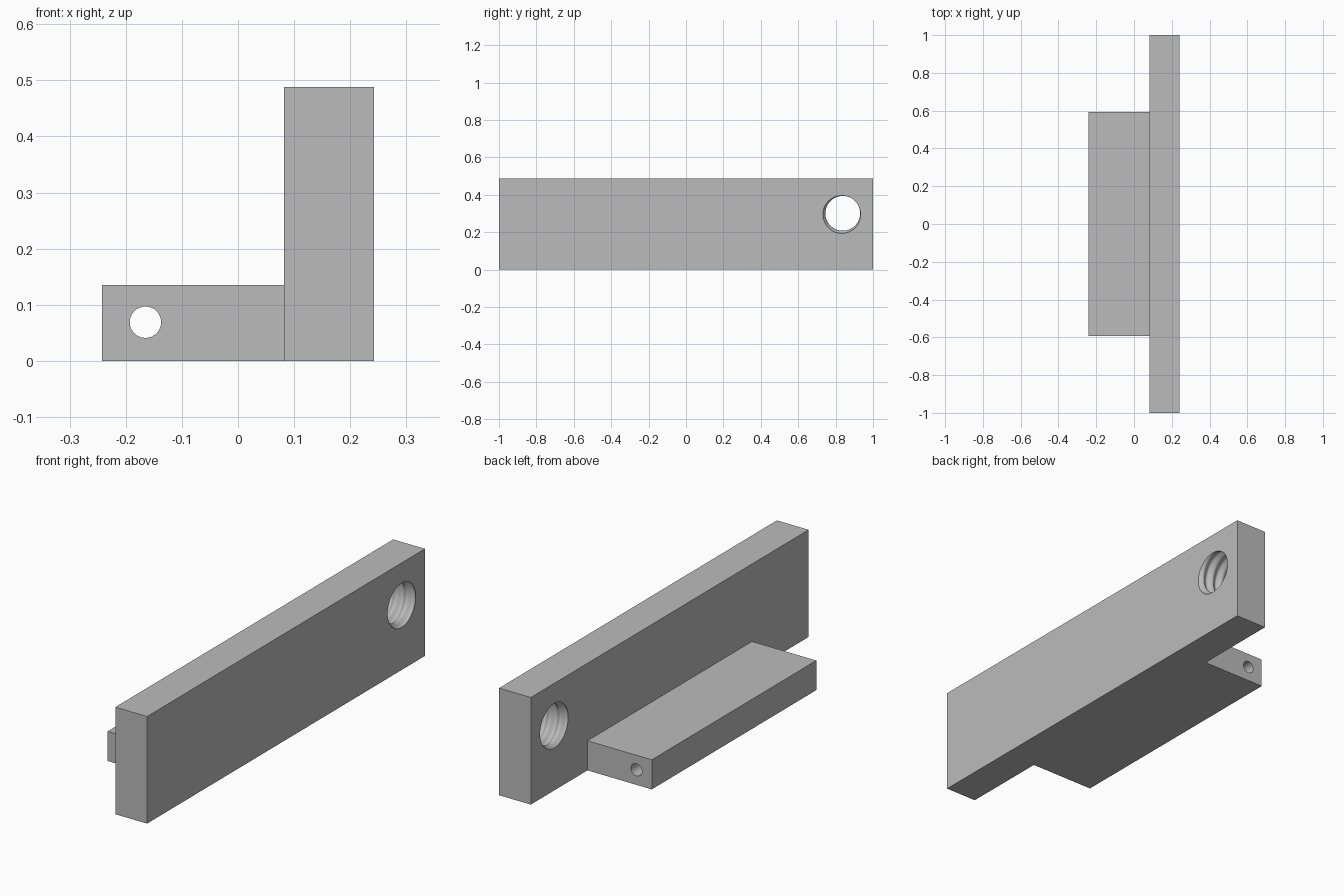
import bpy, bmesh, math
from mathutils import Vector

cube = bpy.data.objects.get("Cube")
if cube:
    bpy.data.objects.remove(cube, do_unlink=True)

# Single grey material
grey = bpy.data.materials.new("plain grey")
grey.use_nodes = True
colour = (0.5, 0.5, 0.5, 1)
grey.diffuse_color = colour
grey.node_tree.nodes["Principled BSDF"].inputs["Base Color"].default_value = colour


def make_object(name, bm):
    bmesh.ops.recalc_face_normals(bm, faces=bm.faces)
    mesh = bpy.data.meshes.new(name)
    bm.to_mesh(mesh)
    bm.free()
    mesh.materials.append(grey)
    obj = bpy.data.objects.new(name, mesh)
    bpy.context.collection.objects.link(obj)
    return obj


def box(name, low, high):
    bm = bmesh.new()
    bmesh.ops.create_cube(bm, size=1)
    low, high = Vector(low), Vector(high)
    for v in bm.verts:
        v.co = (low + high) / 2 + v.co * (high - low)
    return make_object(name, bm)


def tube(name, rings):
    """Closed solid lofted through rings of points."""
    bm = bmesh.new()
    loops = [[bm.verts.new(p) for p in ring] for ring in rings]
    n = len(loops[0])
    for a, b in zip(loops, loops[1:]):
        for i in range(n):
            j = (i + 1) % n
            bm.faces.new((a[i], a[j], b[j], b[i]))
    bm.faces.new(loops[0])
    bm.faces.new(loops[-1])
    return make_object(name, bm)


def cut(target, cutter):
    mod = target.modifiers.new("hole", "BOOLEAN")
    mod.operation = "DIFFERENCE"
    mod.solver = "EXACT"
    mod.object = cutter
    bpy.ops.object.select_all(action="DESELECT")
    target.select_set(True)
    bpy.context.view_layer.objects.active = target
    bpy.ops.object.modifier_apply(modifier=mod.name)
    bpy.ops.object.shade_smooth_by_angle(angle=math.radians(30))
    bpy.data.objects.remove(cutter, do_unlink=True)


def circle(radius, sides):
    for i in range(sides):
        a = math.tau * i / sides
        yield radius * math.cos(a), radius * math.sin(a)


# Upright plate and the low side flange
x_out, x_in = 0.242, 0.082
plate = box("upright_plate", (x_in, -1, 0), (x_out, 1, 0.488))
flange = box("side_flange", (-x_out, -0.592, 0), (x_in, 0.592, 0.135))

# Threaded hole: an off-centre circle twisted along x
turns, steps, offset, margin = 3, 72, 0.008, 0.01
rings = []
for s in range(-4, steps + 5):
    t = s / steps
    phase = math.radians(225) + math.tau * turns * t
    cy = 0.838 + offset * math.cos(phase)
    cz = 0.301 + offset * math.sin(phase)
    x = x_out + (x_in - x_out) * t
    rings.append([(x, cy + y, cz + z) for y, z in circle(0.101, 48)])
cut(plate, tube("thread_cutter", rings))

# Plain pin hole running the length of the flange
cut(flange, tube("pin_cutter", [
    [(-0.165 + x, end, 0.069 + z) for x, z in circle(0.028, 32)]
    for end in (-0.7, 0.7)]))
